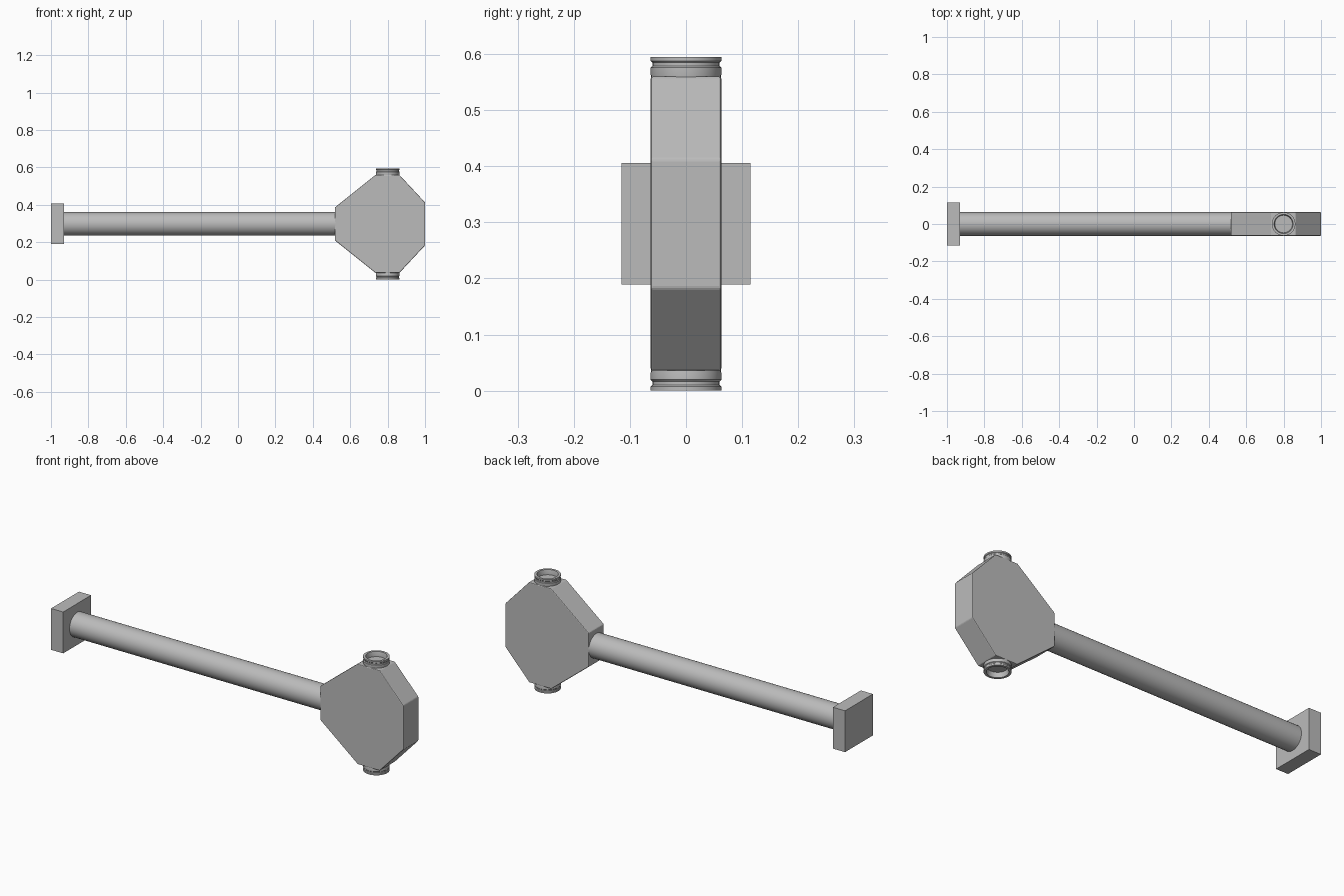
import bpy, bmesh, math
from mathutils import Matrix

if "Cube" in bpy.data.objects:
    bpy.data.objects.remove(bpy.data.objects["Cube"])

MID = 0.2975      # height of the arm axis
HEAD_X = 0.80     # axis of the two end rings
HALF = 0.063      # half depth of head, radius of arm

grey = bpy.data.materials.new("plain grey")
grey.use_nodes = True
colour = (0.5, 0.5, 0.5, 1)
grey.diffuse_color = colour
grey.node_tree.nodes["Principled BSDF"].inputs["Base Color"].default_value = colour


def finish(name, bm, smooth=False):
    bmesh.ops.recalc_face_normals(bm, faces=bm.faces)
    mesh = bpy.data.meshes.new(name)
    bm.to_mesh(mesh)
    bm.free()
    obj = bpy.data.objects.new(name, mesh)
    bpy.context.collection.objects.link(obj)
    mesh.materials.append(grey)
    if smooth:
        bpy.ops.object.select_all(action='DESELECT')
        obj.select_set(True)
        bpy.context.view_layer.objects.active = obj
        bpy.ops.object.shade_smooth_by_angle(angle=math.radians(30))
    return obj


# Mounting plate
bm = bmesh.new()
bmesh.ops.create_cube(bm, size=1)
bmesh.ops.scale(bm, vec=(0.07, 0.23, 0.216), verts=bm.verts)
bmesh.ops.translate(bm, vec=(-0.965, 0, MID), verts=bm.verts)
finish("mounting_plate", bm)

# Round arm
bm = bmesh.new()
bmesh.ops.create_cone(bm, cap_ends=True, segments=32, radius1=HALF, radius2=HALF, depth=1.47)
bmesh.ops.rotate(bm, matrix=Matrix.Rotation(math.pi / 2, 3, 'Y'), verts=bm.verts)
bmesh.ops.translate(bm, vec=(-0.2, 0, MID), verts=bm.verts)
finish("arm", bm, True)

# Eight-sided head: upper outline mirrored about the arm axis
upper = [(0.518, 0.088), (0.735, 0.262), (0.863, 0.262), (1.0, 0.115)]
outline = upper + [(x, -z) for x, z in reversed(upper)]
bm = bmesh.new()
face = bm.faces.new([bm.verts.new((x, -HALF, MID + z)) for x, z in outline])
side = bmesh.ops.extrude_face_region(bm, geom=[face])
moved = [g for g in side["geom"] if isinstance(g, bmesh.types.BMVert)]
bmesh.ops.translate(bm, vec=(0, 2 * HALF, 0), verts=moved)
head = finish("head", bm)
bevel = head.modifiers.new("soft edges", 'BEVEL')
bevel.width = 0.004
bevel.segments = 2

# Lipped end rings with a recessed disc, one above and one below
ring = [(0.061, 0.255), (0.063, 0.266), (0.063, 0.278), (0.060, 0.281),
        (0.060, 0.287), (0.063, 0.290), (0.063, 0.2975), (0.051, 0.2975),
        (0.047, 0.280), (0.047, 0.272), (0, 0.272)]
for name, sign in (("top_ring", 1), ("bottom_ring", -1)):
    bm = bmesh.new()
    verts = [bm.verts.new((r, 0, z * sign)) for r, z in ring]
    edges = [bm.edges.new(pair) for pair in zip(verts, verts[1:])]
    bmesh.ops.spin(bm, geom=verts + edges, axis=(0, 0, 1), cent=(0, 0, 0),
                   angle=math.tau, steps=32, use_duplicate=False)
    bmesh.ops.remove_doubles(bm, verts=bm.verts, dist=0.0005)
    bmesh.ops.translate(bm, vec=(HEAD_X, 0, MID), verts=bm.verts)
    finish(name, bm, True)
